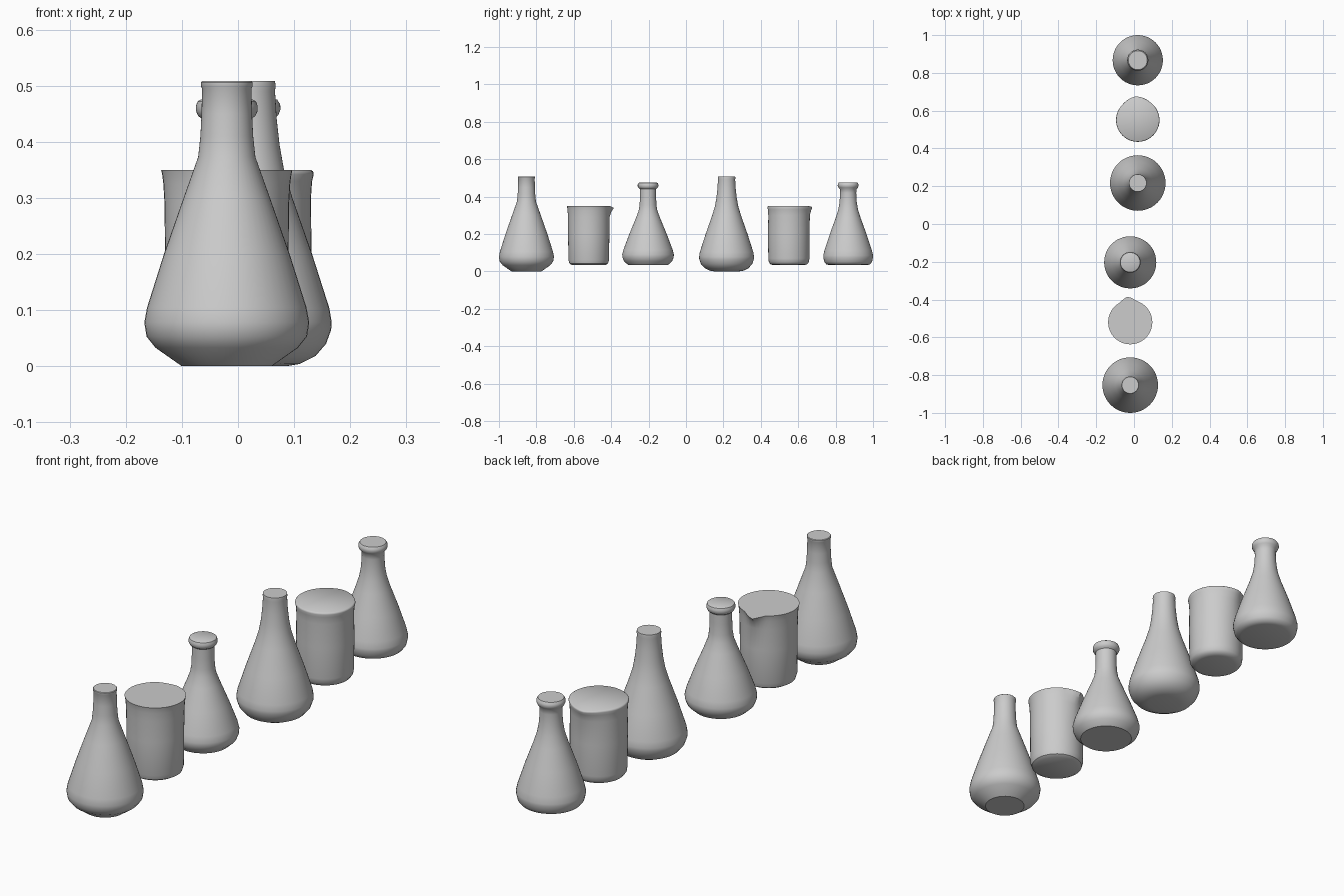
import bpy, bmesh, math

SEG = 48


def spin(name, loc, profile, spout=None, smooth=35):
    """Revolve (radius, z) points into a closed vessel.
    spout = (angle, half_width, reach, power, start_z, top_z)"""
    bm = bmesh.new()
    rings = []
    top = profile[-1][1]
    for r, z in profile:
        ring = []
        for i in range(SEG):
            a = 2 * math.pi * i / SEG
            rr, zz = r, z
            if spout:
                ang, width, reach, power, start, _ = spout
                d = abs((a - ang + math.pi) % (2 * math.pi) - math.pi)
                if d < width and z > start:
                    k = (1 - d / width) ** power * (z - start) / (top - start)
                    rr += reach * k
                    zz -= spout[5] * k
            ring.append(bm.verts.new((rr * math.cos(a), rr * math.sin(a), zz)))
        rings.append(ring)
    for lo, hi in zip(rings, rings[1:]):
        for i in range(SEG):
            j = (i + 1) % SEG
            bm.faces.new((lo[i], lo[j], hi[j], hi[i]))
    # flat base and closed mouth
    bm.faces.new(rings[0][::-1])
    bm.faces.new(rings[-1])
    me = bpy.data.meshes.new(name)
    bm.to_mesh(me)
    bm.free()
    ob = bpy.data.objects.new(name, me)
    ob.location = (loc[0], loc[1], 0)
    bpy.context.collection.objects.link(ob)
    bpy.ops.object.select_all(action='DESELECT')
    ob.select_set(True)
    bpy.context.view_layer.objects.active = ob
    bpy.ops.object.shade_smooth_by_angle(angle=math.radians(smooth))


# Front group: flatter, more angular profiles
spin("tall_flask_front", (-0.02, -0.853),
     [(0.08, 0), (0.127, 0.033), (0.143, 0.053), (0.147, 0.078), (0.142, 0.105),
      (0.112, 0.2), (0.077, 0.3), (0.051, 0.373), (0.047, 0.41), (0.045, 0.45),
      (0.044, 0.495), (0.046, 0.499), (0.046, 0.506), (0.044, 0.508)])

spin("beaker_front", (-0.02, -0.52),
     [(0.088, 0.033), (0.103, 0.042), (0.109, 0.062), (0.11, 0.2), (0.111, 0.29),
      (0.113, 0.325), (0.115, 0.341), (0.117, 0.35)],
     spout=(math.radians(96), 0.42, 0.02, 1.2, 0.3, 0.012))

spin("lipped_flask_front", (-0.02, -0.203),
     [(0.105, 0.033), (0.129, 0.055), (0.137, 0.075), (0.138, 0.09), (0.132, 0.115),
      (0.1, 0.2), (0.065, 0.285), (0.05, 0.325), (0.045, 0.355), (0.043, 0.4),
      (0.043, 0.44), (0.051, 0.446), (0.055, 0.455), (0.055, 0.464),
      (0.052, 0.472), (0.047, 0.475)])

# Back group: rounder profiles
spin("tall_flask_back", (0.02, 0.217),
     [(0.065, 0), (0.09, 0.004), (0.118, 0.018), (0.137, 0.04), (0.146, 0.065),
      (0.147, 0.078), (0.143, 0.103), (0.112, 0.2), (0.077, 0.3), (0.062, 0.35),
      (0.054, 0.395), (0.049, 0.44), (0.046, 0.49), (0.047, 0.5), (0.046, 0.508)],
     smooth=50)

spin("beaker_back", (0.02, 0.55),
     [(0.08, 0.033), (0.098, 0.038), (0.107, 0.05), (0.11, 0.07), (0.111, 0.2),
      (0.11, 0.3), (0.112, 0.33), (0.115, 0.342), (0.114, 0.347), (0.11, 0.35)],
     spout=(math.radians(95), 0.75, 0.013, 1.2, 0.29, 0.004), smooth=50)

spin("lipped_flask_back", (0.02, 0.867),
     [(0.1, 0.033), (0.117, 0.038), (0.128, 0.052), (0.133, 0.075), (0.133, 0.085),
      (0.127, 0.112), (0.098, 0.2), (0.067, 0.285), (0.053, 0.33), (0.046, 0.37),
      (0.043, 0.42), (0.045, 0.44), (0.052, 0.448), (0.056, 0.458),
      (0.055, 0.467), (0.05, 0.475)], smooth=50)
